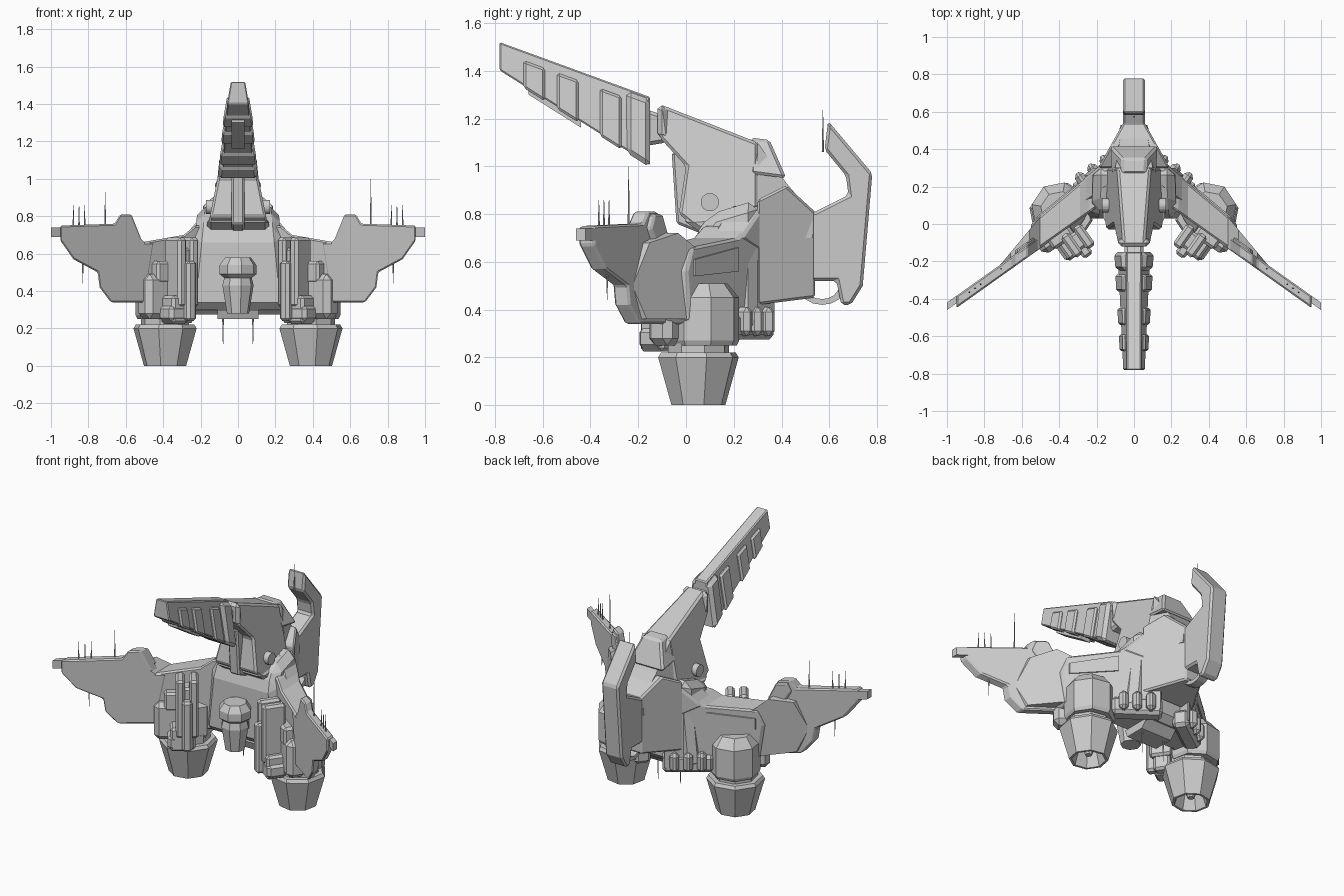
import bpy, bmesh, math
from mathutils import Matrix, Vector

if "Cube" in bpy.data.objects:
    bpy.data.objects.remove(bpy.data.objects["Cube"], do_unlink=True)

hull_colour = (0.6, 0.6, 0.6, 1)
hull_grey = bpy.data.materials.new("hull_grey")
hull_grey.use_nodes = True
hull_grey.diffuse_color = hull_colour
hull_grey.node_tree.nodes["Principled BSDF"].inputs["Base Color"].default_value = hull_colour


def finish(name, mesh_builder, mirror=False, bevel=0):
    """Turn a bmesh into a coloured object with optional chamfers and mirrored copy."""
    bmesh.ops.recalc_face_normals(mesh_builder, faces=mesh_builder.faces)
    mesh = bpy.data.meshes.new(name)
    mesh_builder.to_mesh(mesh)
    mesh_builder.free()
    mesh.materials.append(hull_grey)
    part = bpy.data.objects.new(name, mesh)
    bpy.context.collection.objects.link(part)
    if bevel:
        chamfer = part.modifiers.new("chamfer", 'BEVEL')
        chamfer.width = bevel
        chamfer.segments = 1
        chamfer.limit_method = 'ANGLE'
    if mirror:
        part.modifiers.new("mirror", 'MIRROR').use_mirror_merge = False
    return part


def skin(name, rings, **options):
    """Join rings of points into a closed solid."""
    builder = bmesh.new()
    rows = [[builder.verts.new(point) for point in ring] for ring in rings]
    for lower, upper in zip(rows, rows[1:]):
        for i in range(len(lower)):
            builder.faces.new((lower[i - 1], lower[i], upper[i], upper[i - 1]))
    builder.faces.new(rows[0])
    builder.faces.new(rows[-1])
    return finish(name, builder, **options)


def slab(name, outline, half_width, **options):
    """Side outline (y, z) spread to both sides; half_width is a number or a rule of y and z."""
    width = half_width if callable(half_width) else lambda y, z: half_width
    rings = [[(side * width(y, z), y, z) for y, z in outline] for side in (-1, 1)]
    return skin(name, rings, **options)


# Both wing sides follow the same sweep
sweep = -0.71


def swept(name, outline, front, back, taper=0, **options):
    """Front outline (x, z) between two swept planes; taper thins it towards the tip."""
    rings = [[(x, start + slope * x, z) for x, z in outline]
             for start, slope in ((front, sweep), (back, sweep - taper))]
    return skin(name, rings, mirror=True, **options)


def column(name, centre, rings, sides=8, turn=0.2, **options):
    """Upright faceted column from (height, radius) rings."""
    angles = [turn + math.tau * i / sides for i in range(sides)]
    x, y = centre
    return skin(name, [[(x + radius * math.cos(a), y + radius * math.sin(a), z) for a in angles]
                       for z, radius in rings], **options)


def swept_box(name, centre, size, **options):
    """Box turned to match the wing sweep."""
    builder = bmesh.new()
    bmesh.ops.create_cube(builder, size=1)
    turn = Matrix.Rotation(math.atan(sweep), 4, 'Z')
    builder.transform(Matrix.Translation(centre) @ turn @ Matrix.Diagonal((*size, 1)))
    return finish(name, builder, mirror=True, **options)


# Central body, tapering to the rear
slab("main_body", [(0.03, 0.3), (0.03, 0.7), (0.1, 0.8), (0.3, 0.86), (0.3, 0.3)],
     lambda y, z: 0.3 - 0.1 * z, bevel=0.04)
slab("rear_body", [(0.3, 0.42), (0.3, 0.86), (0.42, 0.92), (0.54, 0.81), (0.54, 0.45)],
     lambda y, z: 0.36 - 0.56 * y, bevel=0.01)
slab("belly_plate", [(0.05, 0.3), (0.07, 0.25), (0.2, 0.25), (0.25, 0.3)], 0.11)

# Upper neck that carries the boom
slab("neck", [(-0.11, 1.12), (-0.11, 1.26), (0.3, 1.1), (0.3, 0.7), (0.06, 0.73), (-0.03, 0.8), (0, 1)],
     lambda y, z: 0.31 - 0.2 * z, bevel=0.012)
slab("neck_rear", [(0.3, 0.7), (0.3, 1.1), (0.42, 0.93), (0.53, 0.8), (0.53, 0.7)],
     lambda y, z: 0.3 - 0.3 * y - 0.1 * z)
slab("neck_cap", [(0.27, 0.97), (0.27, 1.12), (0.35, 1.11), (0.42, 0.95)],
     lambda y, z: 0.51 - 0.4 * z, bevel=0.012)
slab("neck_front_frame", [(-0.12, 1.12), (-0.12, 1.26), (-0.08, 1.25), (-0.06, 1.1)], 0.085, bevel=0.02)
slab("neck_keel", [(-0.06, 1.06), (-0.04, 0.76), (0.06, 0.72), (0.06, 1.06)], 0.035, bevel=0.01)
slab("neck_base", [(-0.02, 0.78), (0.08, 0.71), (0.2, 0.71), (0.2, 0.8)], 0.165, bevel=0.02)
slab("boom_joint", [(-0.2, 1.08), (-0.2, 1.25), (-0.08, 1.21), (-0.08, 1.1)], 0.05, bevel=0.015)
bolt = column("neck_bolts", (0, 0), [(-0.17, 0.038), (0.17, 0.038)], sides=20)
bolt.data.transform(Matrix.Translation((0, 0.1, 0.85)) @ Matrix.Rotation(math.pi / 2, 4, 'Y'))


# Long forward boom between two straight rules, with raised ribs
def boom_top(y):
    return 1.235 - 0.365 * y


def boom_bottom(y):
    return 0.91 - 0.63 * y


def boom_piece(name, start, end, sink, drop, half_width, **options):
    slab(name, [(start, boom_bottom(start) - drop), (start, boom_top(start) - sink),
                (end, boom_top(end) - sink), (end, boom_bottom(end) - drop)], half_width, **options)


boom_piece("boom", -0.78, -0.15, 0, 0, lambda y, z: 0.25 - 0.17 * z - 0.06 * y, bevel=0.006)
boom_piece("boom_underside", -0.66, -0.44, 0.1, 0.025, 0.035)
for start in (-0.68, -0.54, -0.36):
    boom_piece("boom_rib", start, start + 0.09, 0.04, 0.01,
               lambda y, z: 0.27 - 0.17 * z - 0.05 * y, bevel=0.01)
boom_piece("boom_collar", -0.25, -0.15, 0.01, 0.01, lambda y, z: 0.26 - 0.15 * z, bevel=0.02)

# Rear fin with a hook below it
slab("tail_fin", [(0.52, 0.52), (0.52, 0.81), (0.54, 0.81), (0.68, 0.88), (0.67, 0.96), (0.58, 1.07),
                  (0.595, 1.19), (0.78, 0.97), (0.74, 0.5), (0.69, 0.42), (0.65, 0.42), (0.63, 0.52)],
     0.06, bevel=0.012)
arc = [math.pi * (1 + i / 8) for i in range(9)]
slab("tail_hook", [(0.57 + reach * math.cos(a), 0.5 + 0.8 * reach * math.sin(a))
                   for reach, path in ((0.1, arc), (0.07, arc[::-1])) for a in path], 0.03)

# Swept wings: thick inner box narrowing into a thin outer blade
swept("inner_wing", [(0.1, 0.75), (0.23, 0.75), (0.29, 0.7), (0.52, 0.66), (0.55, 0.56), (0.53, 0.35),
                     (0.38, 0.3), (0.1, 0.3)], front=0.23, back=0.46, taper=0.12, bevel=0.01)
swept("wing_shoulder", [(0.1, 0.84), (0.17, 0.83), (0.28, 0.7), (0.1, 0.6)],
      front=0.3, back=0.46, taper=0.1, bevel=0.01)
swept("wing_transition", [(0.5, 0.66), (0.56, 0.72), (0.66, 0.68), (0.72, 0.5), (0.67, 0.36), (0.5, 0.36)],
      front=0.226, back=0.64, taper=0.49)
swept("outer_wing", [(0.45, 0.66), (0.51, 0.66), (0.57, 0.81), (0.63, 0.81), (0.66, 0.76), (0.95, 0.75),
                     (0.95, 0.67), (0.88, 0.57), (0.75, 0.5), (0.74, 0.42), (0.68, 0.34), (0.5, 0.34)],
      front=0.225, back=0.29, bevel=0.008)
swept("wing_crest", [(0.53, 0.7), (0.57, 0.8), (0.62, 0.8), (0.64, 0.74), (0.6, 0.66)],
      front=0.26, back=0.31, bevel=0.008)
swept("wing_tip", [(0.94, 0.74), (1, 0.74), (1, 0.69), (0.94, 0.69)], front=0.25, back=0.29)
swept("wing_rear_panel", [(0.3, 0.66), (0.52, 0.61), (0.52, 0.54), (0.3, 0.56)],
      front=0.4, back=0.47, taper=0.12)

# Engines under the wings with open nozzles
engine = (0.39, 0.052)
column("engine_nozzle", engine, [(0.1, 0.07), (0, 0.1), (0, 0.115), (0.2, 0.172), (0.22, 0.16)], mirror=True)
column("nozzle_plug", engine, [(0.03, 0.02), (0.11, 0.05)], mirror=True)
column("engine_neck", engine, [(0.2, 0.13), (0.27, 0.13)], mirror=True)
column("engine_housing", (0.4, 0.075), [(0.25, 0.14), (0.27, 0.15), (0.45, 0.15), (0.51, 0.1)], mirror=True)
swept_box("engine_front_cowl", (0.44, -0.07, 0.37), (0.18, 0.12, 0.24), bevel=0.03)
swept_box("engine_front_step", (0.4, -0.06, 0.5), (0.14, 0.1, 0.12), bevel=0.015)
swept_box("engine_front_clamp", (0.34, -0.12, 0.28), (0.13, 0.12, 0.09), bevel=0.02)

# Weapon pods in front of the wings: twin upright rails, a core, a housing and a low muzzle
along = Vector((1, sweep, 0)).normalized()
outward = Vector((sweep, -1, 0)).normalized()
pod = Vector((0.3, -0.09, 0.5))
up = Vector((0, 0, 1))
for side in (-0.04, 0.04):
    swept_box("weapon_rail", pod + along * side, (0.055, 0.14, 0.37), bevel=0.014)
swept_box("weapon_core", pod - up * 0.07, (0.1, 0.1, 0.4), bevel=0.014)
swept_box("weapon_housing", pod + outward * 0.05 - up * 0.1, (0.06, 0.1, 0.32), bevel=0.014)
swept_box("weapon_muzzle", pod + along * 0.05 - up * 0.2, (0.1, 0.12, 0.15), bevel=0.014)

# Rear braces with a row of blocks
brace = Vector((0.19, 0.25, 0.33))
swept_box("rear_brace", brace, (0.3, 0.1, 0.11), bevel=0.02)
for step in (-1, 0, 1):
    swept_box("brace_block", brace + along * step * 0.08 - outward * 0.045 + up * 0.02,
              (0.055, 0.08, 0.12), bevel=0.02)

# Chin turret
column("chin_turret", (0, -0.03), [(0.28, 0.06), (0.43, 0.085), (0.47, 0.075), (0.49, 0.1),
                                   (0.54, 0.1), (0.58, 0.07)])
column("turret_mount", (0, 0.03), [(0.4, 0.06), (0.52, 0.06)])


# Antennas, thick at the root and fine at the tip
def antenna(x, y, root, tip):
    column("antenna", (x, y), sorted([(root, 0.005), (tip, 0.001)]), sides=6)


antenna(0, 0.573, 1.06, 1.235)
for side in (-1, 1):
    antenna(side * 0.08, 0.17, 0.26, 0.11)
    antenna(side * 0.71, -0.24, 0.74, 0.965 + side * 0.035)
    antenna(side * 0.83, -0.33, 0.57, 0.44)
    for x in (0.82, 0.85, 0.88):
        antenna(side * x, 0.26 + sweep * x, 0.74, 0.86)
